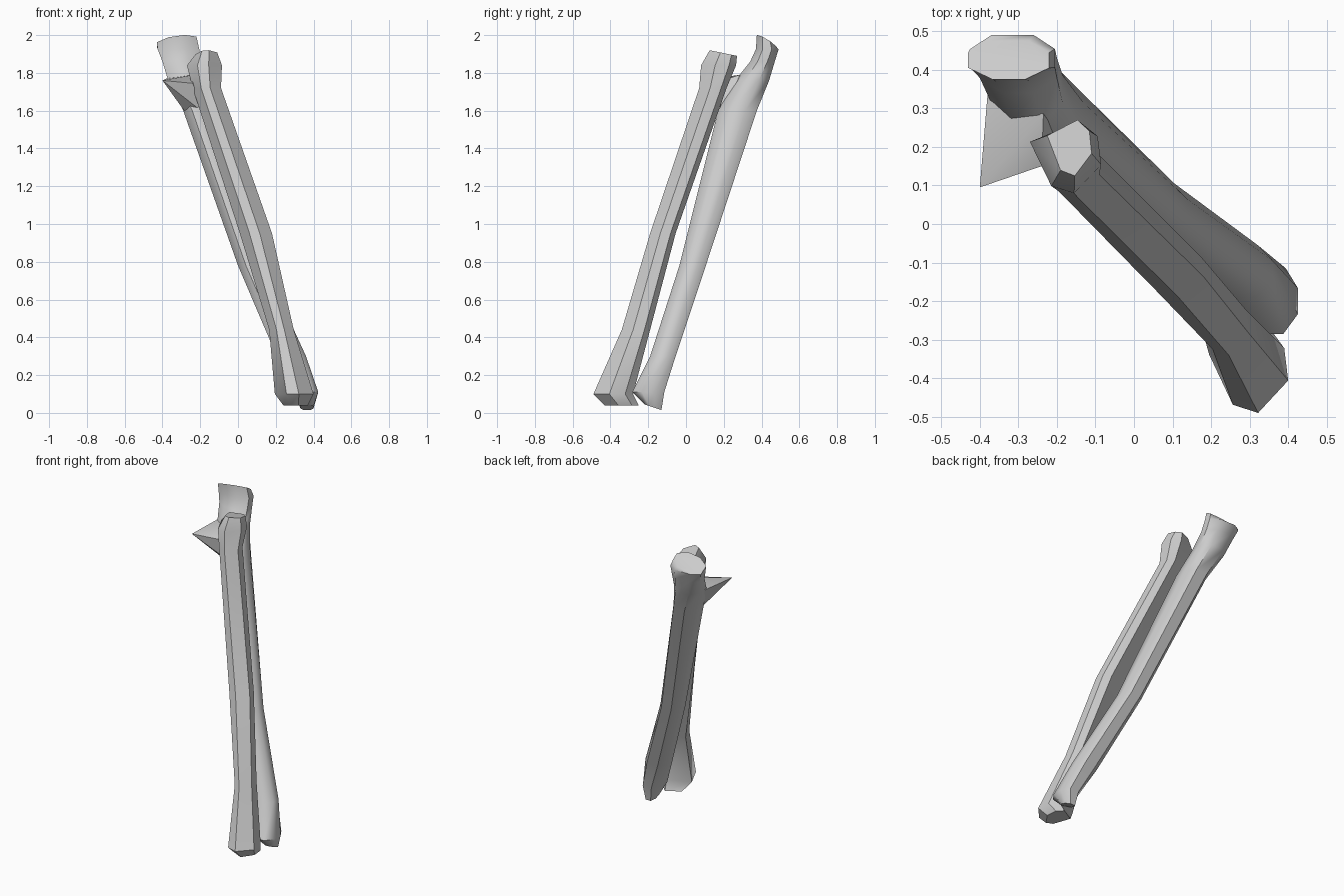
import bpy
import bmesh
import math
from mathutils import Vector

cube = bpy.data.objects.get("Cube")
if cube:
    bpy.data.objects.remove(cube, do_unlink=True)

# One plain bone colour
bone_grey = bpy.data.materials.new("bone_grey")
bone_grey.use_nodes = True
tone = (0.6, 0.6, 0.6, 1.0)
bone_grey.diffuse_color = tone
bone_grey.node_tree.nodes["Principled BSDF"].inputs["Base Color"].default_value = tone


def finish(name, bm, angle):
    bmesh.ops.recalc_face_normals(bm, faces=bm.faces)
    mesh = bpy.data.meshes.new(name)
    bm.to_mesh(mesh)
    bm.free()
    mesh.materials.append(bone_grey)
    obj = bpy.data.objects.new(name, mesh)
    bpy.context.collection.objects.link(obj)
    bpy.ops.object.select_all(action='DESELECT')
    obj.select_set(True)
    bpy.context.view_layer.objects.active = obj
    bpy.ops.object.shade_smooth_by_angle(angle=math.radians(angle))
    return obj


def loft(name, section, rings, angle):
    """Skin a section through rings of (z, x min, x max, y min, y max, x slope, y slope)."""
    bm = bmesh.new()
    loops = []
    for z, x0, x1, y0, y1, sx, sy in rings:
        loop = []
        for u, v in section:
            x, y = x0 + (x1 - x0) * u, y0 + (y1 - y0) * v
            loop.append(bm.verts.new((x, y, z + sx * (u - 0.5) + sy * (v - 0.5))))
        loops.append(loop)
    count = len(section)
    for low, high in zip(loops, loops[1:]):
        for i in range(count):
            j = (i + 1) % count
            bm.faces.new((low[i], low[j], high[j], high[i]))
    bm.faces.new(loops[0])
    bm.faces.new(loops[-1])
    return finish(name, bm, angle)


# Front bone: flattened toward the other bone, with a sharp crest
crest_section = [(0, .72), (.3, .1), (.62, 0), (1, .4), (.95, .8), (.68, 1)]
loft("front_bone", crest_section, [
    (.04, .24, .37, -.43, -.25, 0, 0),
    (.1, .195, .4, -.49, -.28, 0, 0),
    (.44, .165, .295, -.34, -.19, 0, 0),
    (.95, .01, .18, -.19, -.055, 0, 0),
    (1.72, -.24, -.09, .07, .215, 0, 0),
    (1.84, -.27, -.085, .08, .265, 0, 0),
    (1.905, -.225, -.11, .125, .27, 0, -.03),
], 42)

# Rear bone: rounded shaft ending in a hooked head
round_section = [(0, .3), (.3, 0), (.7, 0), (1, .3),
                 (1, .7), (.75, 1), (.25, 1), (0, .7)]
loft("rear_bone", round_section, [
    (.03, .33, .4, -.22, -.13, 0, -.03),
    (.11, .3, .425, -.285, -.115, 0, 0),
    (.3, .205, .36, -.19, -.055, 0, 0),
    (.78, 0, .14, -.035, .105, 0, 0),
    (1.6, -.29, -.13, .17, .375, 0, 0),
    (1.76, -.37, -.185, .26, .44, 0, 0),
    (1.86, -.4, -.2, .34, .47, 0, 0),
    (1.925, -.425, -.205, .37, .49, 0, 0),
    (1.965, -.43, -.22, .375, .475, .03, -.06),
], 45)

# Pointed ledge below the hooked head
ledge = bmesh.new()
for corner in [(-.38, .335, 1.77), (-.4, .095, 1.76), (-.24, .15, 1.745),
               (-.235, .285, 1.79), (-.285, .22, 1.6), (-.17, .2, 1.58), (-.24, .34, 1.6)]:
    ledge.verts.new(Vector(corner))
bmesh.ops.convex_hull(ledge, input=ledge.verts)
finish("pointed_ledge", ledge, 30)
